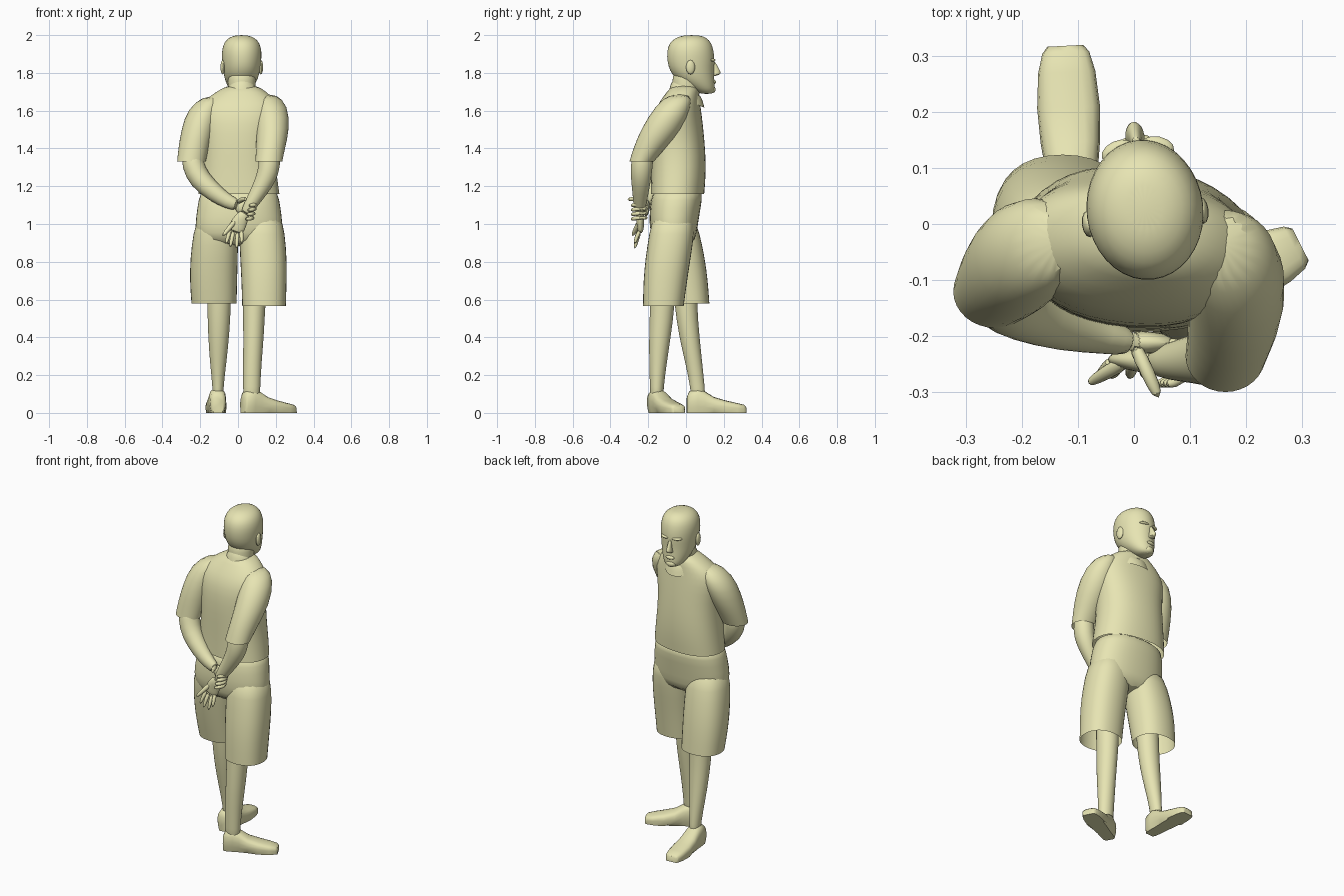
import bpy, bmesh, math
from mathutils import Vector, Matrix

SKIN = bpy.data.materials.new("pale_yellow")
SKIN.diffuse_color = (0.80, 0.78, 0.45, 1)


def skin(name, rings, caps=(True, True), n=16, power=2.0, sub=1):
    """Skin a list of (centre, u, v) ellipse rings into one surface."""
    bm = bmesh.new()
    loops = []
    for c, u, v in rings:
        loop = []
        for i in range(n):
            a = 2 * math.pi * i / n
            ca, sa = math.cos(a), math.sin(a)
            p = (c + u * math.copysign(abs(ca) ** (2 / power), ca)
                 + v * math.copysign(abs(sa) ** (2 / power), sa))
            loop.append(bm.verts.new(p))
        loops.append(loop)
    for a, b in zip(loops, loops[1:]):
        for i in range(n):
            j = (i + 1) % n
            bm.faces.new((a[i], a[j], b[j], b[i]))
    for flag, loop in zip(caps, (loops[0], loops[-1])):
        if flag:
            bm.faces.new(loop)
    bmesh.ops.recalc_face_normals(bm, faces=bm.faces)
    return finish(name, bm, sub)


def finish(name, bm, sub=0):
    me = bpy.data.meshes.new(name)
    bm.to_mesh(me)
    bm.free()
    ob = bpy.data.objects.new(name, me)
    bpy.context.collection.objects.link(ob)
    me.materials.append(SKIN)
    if sub:
        ob.modifiers.new("smooth", 'SUBSURF').levels = sub
        ob.modifiers["smooth"].render_levels = sub
    return ob


def stack(name, secs, yaw=0, **kw):
    """Horizontal sections (x, y, z, rx, ry)."""
    r = Matrix.Rotation(math.radians(yaw), 3, 'Z')
    return skin(name, [(Vector((x, y, z)), r @ Vector((rx, 0, 0)), r @ Vector((0, ry, 0)))
                       for x, y, z, rx, ry in secs], **kw)


def tube(name, pts, **kw):
    """Tube along points (x, y, z, half width, half thickness along y)."""
    ps = [Vector(p[:3]) for p in pts]
    ref = Vector((0, 1, 0.01))
    rings = []
    for i, p in enumerate(ps):
        t = (ps[min(i + 1, len(ps) - 1)] - ps[max(i - 1, 0)]).normalized()
        if abs(t.y) > 0.85:
            ref = Vector((0, 0, 1))
        s = t.cross(ref).normalized()
        rings.append((p, s * pts[i][3], t.cross(s) * pts[i][-1]))
    return skin(name, rings, **kw)


def blob(name, loc, size, yaw=0):
    bm = bmesh.new()
    bmesh.ops.create_uvsphere(bm, u_segments=12, v_segments=8, radius=1)
    m = Matrix.LocRotScale(Vector(loc), Matrix.Rotation(math.radians(yaw), 3, 'Z'), Vector(size))
    bm.transform(m)
    return finish(name, bm)


# Shirt body and tilted collar
stack("shirt", [(.005, -.045, 1.16, .218, .142), (.003, -.04, 1.25, .207, .145),
                (0, -.04, 1.36, .195, .145), (0, -.045, 1.48, .195, .14),
                (.002, -.045, 1.58, .215, .128), (.008, -.035, 1.645, .205, .108),
                (.018, -.015, 1.70, .135, .085), (.022, -.005, 1.738, .075, .068)],
      yaw=-5, caps=(False, True), n=20, power=2.3)
collar = [(Vector((.022, .002, z)), Vector((r, 0, 0)), Vector((0, r, -.04)))
          for z, r in ((1.655, .098), (1.70, .086), (1.715, .076))]
skin("collar", collar, caps=(False, False))

# Short sleeves
stack("right_sleeve", [(.15, -.03, 1.69, .05, .055), (.18, -.065, 1.63, .088, .098),
                       (.185, -.13, 1.50, .09, .112), (.172, -.195, 1.40, .078, .086),
                       (.163, -.235, 1.33, .073, .066)], caps=(True, False))
stack("left_sleeve", [(-.13, -.03, 1.68, .05, .055), (-.18, -.04, 1.61, .09, .098),
                      (-.212, -.07, 1.50, .09, .10), (-.235, -.10, 1.40, .083, .08),
                      (-.247, -.12, 1.33, .077, .067)], caps=(True, False))

# Forearms folded behind the back
tube("left_forearm", [(-.245, -.115, 1.40, .055), (-.24, -.13, 1.31, .062), (-.205, -.15, 1.235, .06),
                      (-.12, -.18, 1.16, .05), (-.05, -.20, 1.115, .037, .032), (0, -.213, 1.10, .033, .025)])
tube("right_forearm", [(.168, -.22, 1.42, .055), (.168, -.235, 1.31, .06), (.15, -.238, 1.245, .055),
                       (.115, -.24, 1.18, .046), (.065, -.245, 1.10, .034), (.035, -.245, 1.05, .029, .025)])

# Open right hand
tube("right_palm", [(.04, -.245, 1.065, .026, .024), (.015, -.243, 1.025, .04, .022),
                    (-.005, -.24, .985, .045, .019), (-.015, -.243, .955, .038, .014)])
for i, (b, tip) in enumerate([((-.04, .975), (-.065, .892)), ((-.024, .965), (-.042, .875)),
                              ((-.002, .96), (-.008, .868)), ((.018, .968), (.02, .895))]):
    mid = [(p + q) / 2 for p, q in zip(b, tip)]
    tube(f"right_finger_{i + 1}", [(b[0], -.243, b[1], .012), (mid[0], -.262, mid[1], .012),
                                   (tip[0], -.272, tip[1], .008)], n=8)
tube("right_thumb", [(-.01, -.243, 1.02, .016), (-.05, -.265, .975, .014), (-.083, -.285, .935, .009)], n=8)

# Left hand gripping the right wrist
tube("left_palm", [(-.01, -.21, 1.105, .031, .023), (.03, -.212, 1.085, .043, .02),
                   (.065, -.212, 1.072, .042, .016)])
for i in range(4):
    z = 1.105 - .024 * i
    x = .1 - .006 * i
    tube(f"left_finger_{i + 1}", [(x - .045, -.21, z, .012), (x - .01, -.217, z, .012), (x, -.245, z, .012),
                                  (x - .015, -.28, z - .004, .012), (x - .045, -.287, z - .008, .009)], n=8)
tube("left_thumb", [(.0, -.215, 1.115, .018), (.025, -.265, 1.135, .015), (.045, -.312, 1.13, .01)], n=8)

# Shorts
stack("shorts_seat", [(.005, -.04, 1.20, .20, .13), (.005, -.05, 1.13, .216, .137),
                      (.005, -.063, 1.04, .23, .134), (.005, -.067, .95, .237, .125),
                      (.005, -.06, .88, .2, .10)], n=20, power=2.3)
stack("left_shorts_leg", [(-.11, -.06, 1.06, .10, .10), (-.118, -.045, .95, .122, .12),
                          (-.127, -.02, .82, .128, .122), (-.13, 0, .70, .128, .118),
                          (-.127, .018, .58, .122, .108)], caps=(True, False), power=2.3)
stack("right_shorts_leg", [(.12, -.065, 1.06, .11, .11), (.127, -.075, .95, .123, .122),
                           (.135, -.095, .82, .126, .122), (.138, -.11, .70, .122, .118),
                           (.138, -.12, .565, .118, .11)], caps=(True, False), power=2.3)

# Bare legs
stack("left_leg", [(-.10, -.01, .75, .07, .07), (-.10, 0, .56, .063, .06), (-.102, .015, .42, .058, .056),
                   (-.105, .04, .27, .045, .046), (-.106, .063, .13, .028, .038), (-.106, .065, .05, .03, .04)])
stack("right_leg", [(.09, -.12, .75, .07, .07), (.085, -.125, .56, .06, .066), (.083, -.137, .42, .056, .06),
                    (.076, -.148, .27, .05, .048), (.072, -.155, .13, .046, .036), (.072, -.155, .05, .045, .036)])


# Shoes: flat soled sections along the foot
def shoe(name, x, y, yaw, length):
    secs = [(0, .03, .085), (.04, .042, .115), (.18, .046, .13), (.3, .047, .115), (.45, .053, .085),
            (.65, .056, .066), (.85, .051, .052), (.96, .042, .044), (1, .032, .034)]
    d = Matrix.Rotation(math.radians(yaw), 3, 'Z') @ Vector((0, 1, 0))
    side = Vector((d.y, -d.x, 0))
    ob = skin(name, [(Vector((x, y, h / 2)) + d * t * length, side * w, Vector((0, 0, h / 2)))
                     for t, w, h in secs], sub=0, power=2.7)
    for v in ob.data.vertices:
        v.co.z = v.co.z if v.co.z > .018 else 0


shoe("left_shoe", -.106, .005, 3, .313)
shoe("right_shoe", .025, -.175, -63, .305)

# Neck and head (front y, back y, half width per level)
stack("neck", [(.02, -.005, 1.62, .08, .075), (.02, 0, 1.70, .072, .073), (.02, .0, 1.76, .075, .075),
               (.02, .01, 1.83, .075, .075)])
levels = [(1.688, .14, .08, .03), (1.705, .153, .04, .055), (1.735, .153, -.01, .074),
          (1.77, .152, -.06, .09), (1.815, .15, -.09, .10), (1.86, .155, -.102, .105),
          (1.915, .15, -.104, .108), (1.96, .137, -.09, .096), (1.987, .11, -.055, .07), (2.0, .07, -.01, .03)]
stack("head", [(.02 - .10 * ((f + b) / 2 - .02), (f + b) / 2, z, w, (f - b) / 2) for z, f, b, w in levels],
      yaw=7, n=18)

# Face details
stack("nose", [(.003, .14, 1.783, .014, .015), (.002, .155, 1.79, .02, .026), (.001, .16, 1.803, .016, .028),
               (.003, .152, 1.83, .011, .018), (.004, .144, 1.862, .009, .012)], yaw=7, n=10)
blob("lips", (.004, .148, 1.752), (.027, .012, .011), 7)
blob("chin", (.005, .137, 1.712), (.03, .02, .02), 7)
for s, side in ((-1, "left"), (1, "right")):
    blob(f"{side}_brow", (.006 + s * .036, .134 + s * .004, 1.868), (.03, .018, .009), 7 - s * 18)
    blob(f"{side}_ear", (.02 + s * .101, .012 + s * .012, 1.83), (.012, .024, .038), 7)

bpy.ops.object.select_all(action='SELECT')
bpy.context.view_layer.objects.active = bpy.data.objects["head"]
bpy.ops.object.shade_smooth_by_angle(angle=math.radians(50))
